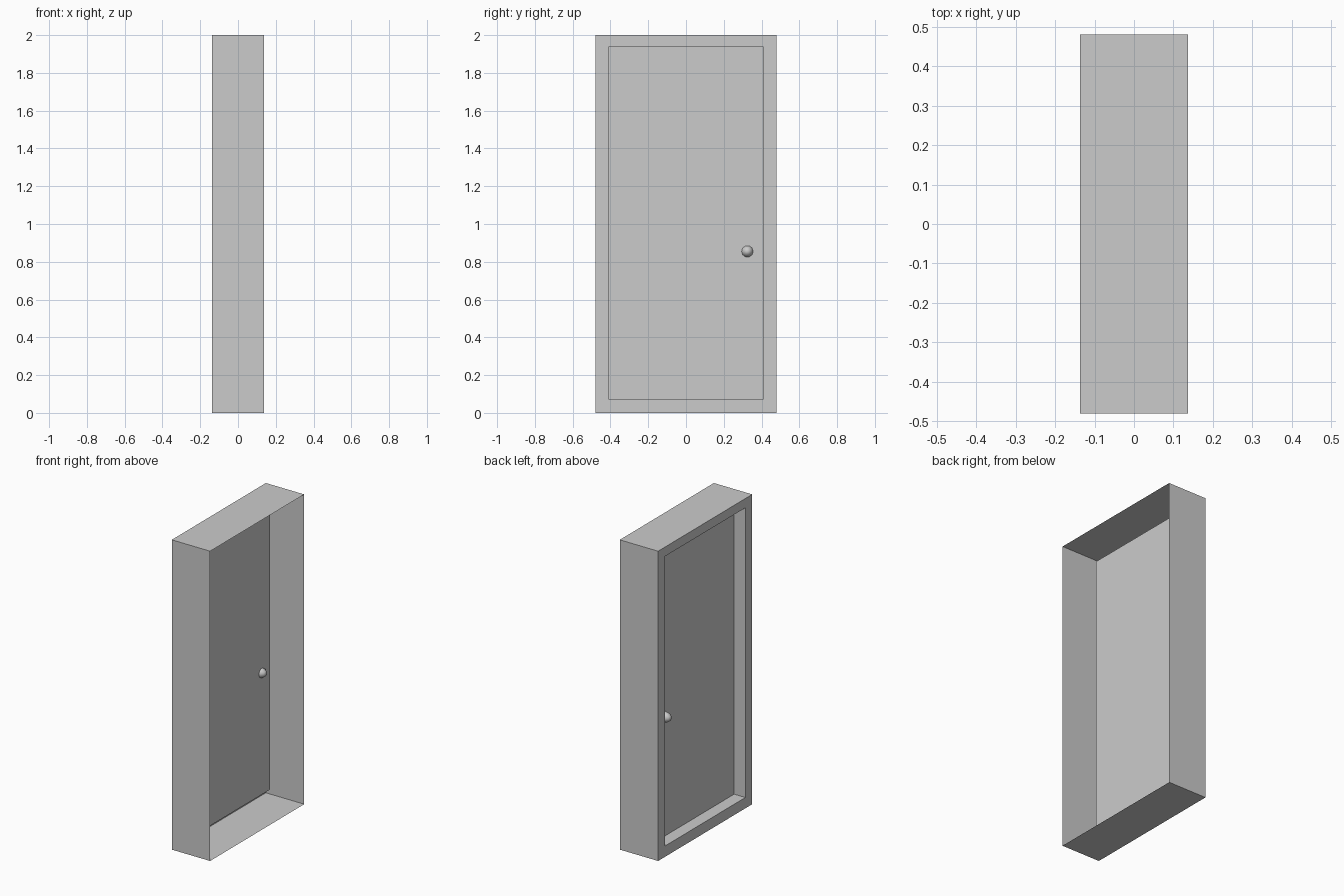
import bpy, bmesh
from mathutils import Vector, Matrix

if "Cube" in bpy.data.objects:
    bpy.data.objects.remove(bpy.data.objects["Cube"])

X, Y, H = 0.137, 0.48, 2.0      # half depth, half width, height
DOOR_X = -0.057                 # plane of the recessed door leaf


def finish(bm, name):
    mesh = bpy.data.meshes.new(name)
    bm.to_mesh(mesh)
    bm.free()
    ob = bpy.data.objects.new(name, mesh)
    bpy.context.collection.objects.link(ob)
    return ob


# Door frame: thin shell open on +x, door leaf pushed in from the -x face
bm = bmesh.new()
bmesh.ops.create_cube(bm, size=1, matrix=Matrix.Translation((0, 0, H / 2))
                      @ Matrix.Diagonal((2 * X, 2 * Y, H, 1)))
bm.normal_update()
back = [f for f in bm.faces if f.normal.x > 0.9]
bmesh.ops.delete(bm, geom=back, context='FACES_ONLY')
face = next(f for f in bm.faces if f.normal.x < -0.9)
bmesh.ops.inset_region(bm, faces=[face], thickness=0.05)
for v in face.verts:
    v.co.y = 0.41 if v.co.y > 0 else -0.41
    v.co.z = 1.94 if v.co.z > 1 else 0.07
# Recess the leaf
leaf = bmesh.ops.extrude_discrete_faces(bm, faces=[face])['faces'][0]
bmesh.ops.translate(bm, verts=leaf.verts, vec=Vector((DOOR_X + X, 0, 0)))
finish(bm, "door_and_frame")

# Knob: squat ball that passes through the leaf and shows on both sides
bm = bmesh.new()
bmesh.ops.create_uvsphere(bm, u_segments=10, v_segments=6, radius=1,
                          matrix=Matrix.Translation((-0.073, 0.325, 0.855))
                          @ Matrix.Diagonal((0.047, 0.034, 0.034, 1))
                          @ Matrix.Rotation(1.5708, 4, 'Y'))
for f in bm.faces:
    f.smooth = True
finish(bm, "door_knob")
